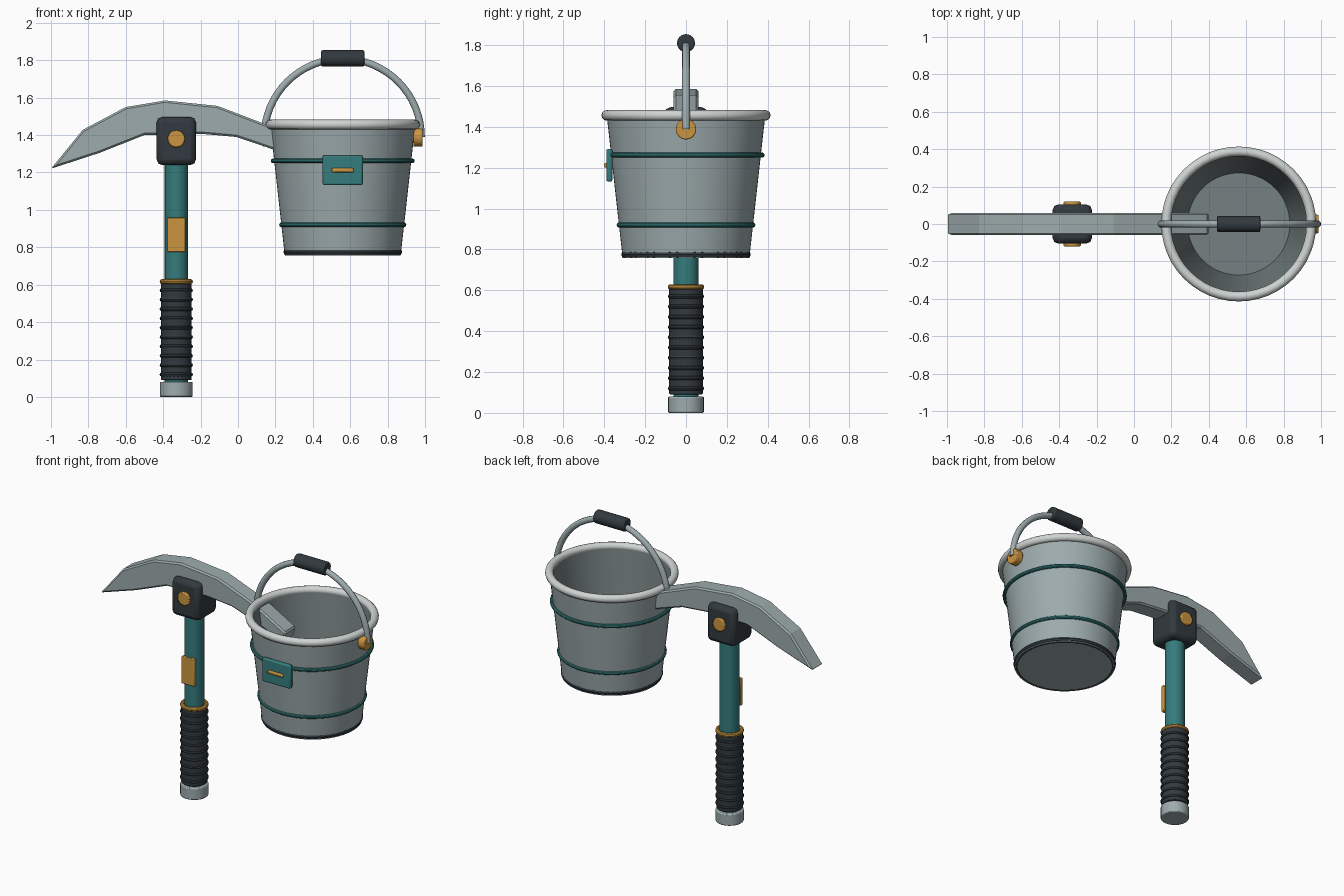
import bpy, bmesh, math
from mathutils import Vector, Matrix

cube = bpy.data.objects.get("Cube")
if cube:
    bpy.data.objects.remove(cube, do_unlink=True)


def material(name, r, g, b):
    m = bpy.data.materials.new(name)
    m.use_nodes = True
    m.diffuse_color = (r, g, b, 1)
    m.node_tree.nodes["Principled BSDF"].inputs["Base Color"].default_value = (r, g, b, 1)
    return m


STEEL = material("steel grey", .34, .41, .42)
SHADE = material("interior grey", .18, .22, .22)
RIM = material("pale rim", .62, .66, .65)
TEAL = material("teal paint", .035, .2, .2)
DARK = material("dark rubber", .032, .042, .05)
ORANGE = material("orange fitting", .6, .3, .05)

PICK_X, PAIL_X = -.33, .56


def finish(name, bm, mats, loc=(0, 0, 0), smooth=True, bevel=0, segments=2):
    bmesh.ops.recalc_face_normals(bm, faces=bm.faces)
    me = bpy.data.meshes.new(name)
    bm.to_mesh(me)
    bm.free()
    ob = bpy.data.objects.new(name, me)
    bpy.context.collection.objects.link(ob)
    ob.location = loc
    for m in mats:
        me.materials.append(m)
    if bevel:
        mod = ob.modifiers.new("bevel", 'BEVEL')
        mod.width = bevel
        mod.segments = segments
        mod.limit_method = 'ANGLE'
    if smooth:
        bpy.ops.object.select_all(action='DESELECT')
        ob.select_set(True)
        bpy.context.view_layer.objects.active = ob
        bpy.ops.object.shade_smooth_by_angle(angle=math.radians(35))
    return ob


def lathe(name, profile, mat, loc, steps=48, closed=False, rule=None, extra=()):
    """Revolve (radius, height) points about the vertical axis."""
    bm = bmesh.new()
    vs = [bm.verts.new((r, 0, z)) for r, z in profile]
    edges = [bm.edges.new(p) for p in zip(vs, vs[1:])]
    if closed:
        edges.append(bm.edges.new((vs[-1], vs[0])))
    bmesh.ops.spin(bm, geom=vs + edges, axis=(0, 0, 1), cent=(0, 0, 0),
                   angle=math.tau, steps=steps)
    bmesh.ops.remove_doubles(bm, verts=bm.verts, dist=1e-5)
    bmesh.ops.recalc_face_normals(bm, faces=bm.faces)
    if rule:
        for f in bm.faces:
            f.material_index = rule(f)
    return finish(name, bm, [mat, *extra], loc)


def ring(name, major, minor, mat, loc, sides=10):
    turns = [i * math.tau / sides for i in range(sides)]
    return lathe(name, [(major + minor * math.cos(a), minor * math.sin(a)) for a in turns],
                 mat, loc, closed=True)


def box(name, size, mat, loc, bevel):
    bm = bmesh.new()
    bmesh.ops.create_cube(bm, size=1)
    bmesh.ops.scale(bm, vec=size, verts=bm.verts)
    return finish(name, bm, [mat], loc, bevel=bevel)


def rod(name, radius, length, axis, mat, loc, sides=24, bevel=0):
    bm = bmesh.new()
    turn = Vector((0, 0, 1)).rotation_difference(Vector(axis)).to_matrix().to_4x4()
    bmesh.ops.create_cone(bm, cap_ends=True, segments=sides, radius1=radius,
                          radius2=radius, depth=length, matrix=turn)
    return finish(name, bm, [mat], loc, bevel=bevel)


X, Y, Z = (1, 0, 0), (0, 1, 0), (0, 0, 1)

# Pick handle, grip and fittings
rod("pick_handle", .062, 1.2, Z, TEAL, (PICK_X, 0, .66))
rod("handle_end_cap", .088, .08, Z, STEEL, (PICK_X, 0, .04), bevel=.006)
rod("handle_grip", .082, .52, Z, DARK, (PICK_X, 0, .35), bevel=.006)
for i in range(10):
    ring(f"grip_rib_{i + 1}", .078, .011, DARK, (PICK_X, 0, .12 + .05 * i), sides=8)
ring("grip_collar", .075, .014, ORANGE, (PICK_X, 0, .616))
box("handle_plate", (.096, .024, .185), ORANGE, (PICK_X, -.06, .867), .004)

# Pick head block with a bolt on each side
box("head_block", (.21, .21, .257), DARK, (PICK_X, 0, 1.368), .03)
rod("head_bolt", .046, .24, Y, ORANGE, (PICK_X, 0, 1.38), sides=16, bevel=.006)

# Curved pick blade, extruded from its side outline
outline = [(-1, 1.22), (-.83, 1.428), (-.6, 1.55), (-.39, 1.585), (-.11, 1.556),
           (.17, 1.449), (.4, 1.32), (.38, 1.25), (.18, 1.326), (-.01, 1.39),
           (-.2, 1.407), (-.5, 1.4), (-.74, 1.305)]
bm = bmesh.new()
face = bm.faces.new([bm.verts.new((x, -.06, z)) for x, z in outline])
grown = bmesh.ops.extrude_face_region(bm, geom=[face])["geom"]
bmesh.ops.translate(bm, vec=(0, .12, 0),
                    verts=[v for v in grown if isinstance(v, bmesh.types.BMVert)])
finish("pick_blade", bm, [STEEL], smooth=False, bevel=.01, segments=1)


# Bucket body: steel outside, darker inside
def inner(f):
    c = f.calc_center_median()
    radial = f.normal.x * c.x + f.normal.y * c.y
    return int(radial < -.01 or (f.normal.z > .5 and c.z < 1))


lathe("bucket_body", [(0, .757), (.31, .757), (.388, 1.455), (.366, 1.455), (.273, .8), (0, .8)],
      STEEL, (PAIL_X, 0, 0), steps=64, rule=inner, extra=[SHADE])
ring("bucket_rim", .388, .026, RIM, (PAIL_X, 0, 1.456), sides=12)
ring("upper_band", .373, .012, TEAL, (PAIL_X, 0, 1.262))
ring("lower_band", .328, .012, TEAL, (PAIL_X, 0, .92))
ring("base_band", .298, .019, DARK, (PAIL_X, 0, .775))

# Front plate with its small bar
box("bucket_plate", (.214, .03, .16), TEAL, (PAIL_X, -.375, 1.212), .009)
box("plate_bar", (.115, .02, .022), ORANGE, (PAIL_X, -.391, 1.212), .006)

# Carrying handle: side ears, arched rod and grip
for side, label in ((1, "left"), (-1, "right")):
    rod(f"{label}_handle_ear", .05, .05, X, ORANGE, (PAIL_X + side * .402, 0, 1.388), bevel=.006)

curve = bpy.data.curves.new("bail_path", 'CURVE')
curve.dimensions = '3D'
curve.bevel_depth = .02
curve.bevel_resolution = 3
curve.use_fill_caps = True
spline = curve.splines.new('POLY')
count = 33
spline.points.add(count - 1)
for i, p in enumerate(spline.points):
    a = math.pi * i / (count - 1)
    p.co = (.42 * math.cos(a), 0, .42 * math.sin(a), 1)
spline.use_smooth = True
curve.materials.append(STEEL)
bail = bpy.data.objects.new("carrying_handle", curve)
bail.location = (PAIL_X, 0, 1.388)
bpy.context.collection.objects.link(bail)
rod("carrying_grip", .044, .23, X, DARK, (PAIL_X, 0, 1.81), bevel=.008)
